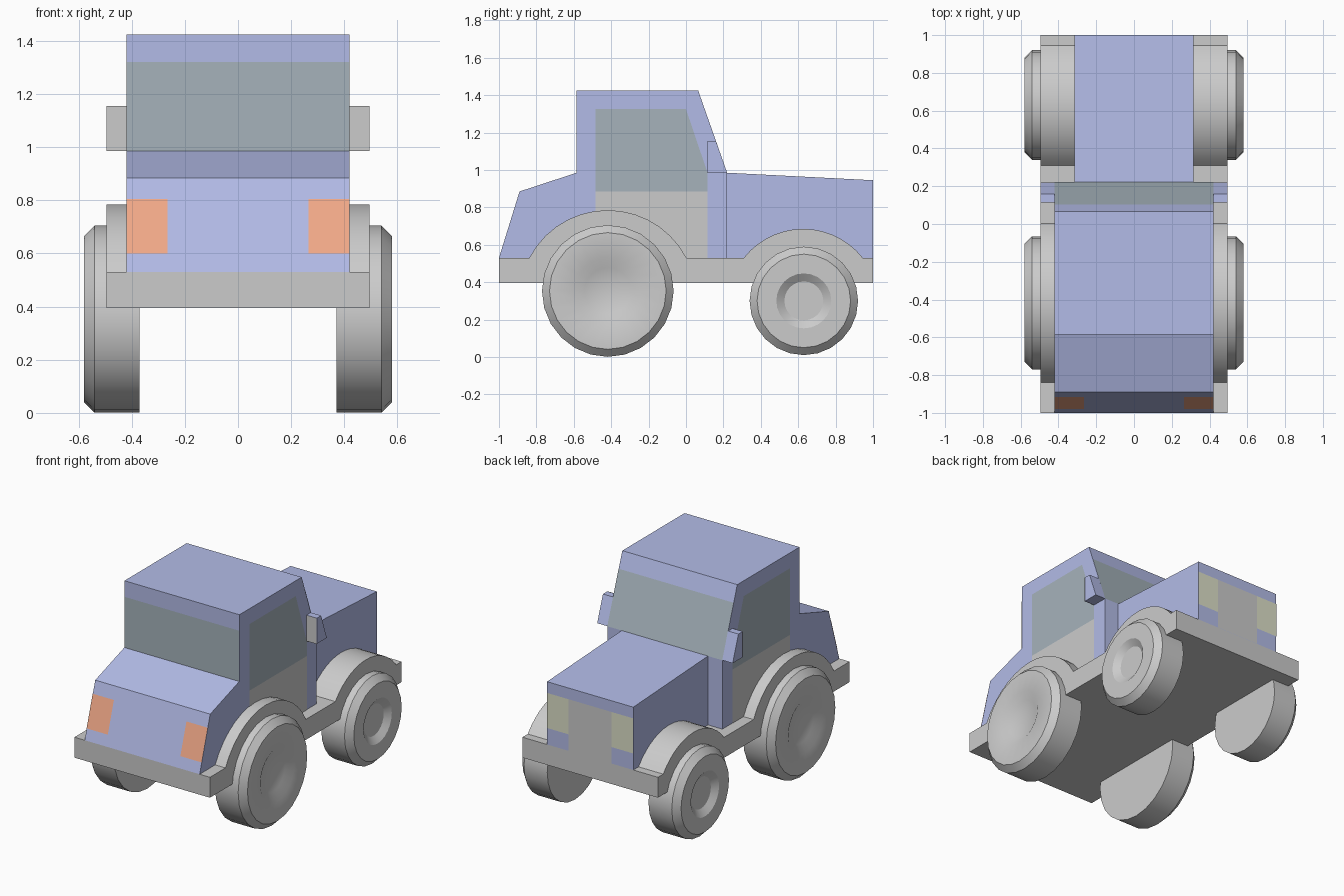
import bpy, bmesh
from math import pi, cos, sin, atan2, radians
from mathutils import Vector, Matrix

if "Cube" in bpy.data.objects:
    bpy.data.objects.remove(bpy.data.objects["Cube"])


def material(name, rgb):
    m = bpy.data.materials.new(name)
    m.diffuse_color = (*rgb, 1)
    m.use_nodes = True
    m.node_tree.nodes["Principled BSDF"].inputs["Base Color"].default_value = m.diffuse_color
    return m


BLUE = material("blue paint", (0.45, 0.50, 0.80))
GLASS = material("window glass", (0.38, 0.45, 0.50))
ORANGE = material("orange lens", (0.90, 0.40, 0.25))
PALE = material("pale lens", (0.72, 0.74, 0.58))


def finish(name, bm, mat=None, mirror=False, smooth=False):
    me = bpy.data.meshes.new(name)
    bm.to_mesh(me)
    bm.free()
    ob = bpy.data.objects.new(name, me)
    bpy.context.collection.objects.link(ob)
    if mat:
        me.materials.append(mat)
    if smooth:
        bpy.ops.object.select_all(action='DESELECT')
        ob.select_set(True)
        bpy.context.view_layer.objects.active = ob
        bpy.ops.object.shade_smooth_by_angle(angle=radians(30))
    if mirror:
        ob.modifiers.new("Mirror", 'MIRROR').use_mirror_merge = False
    return ob


def extrude(name, profile, x0, x1, mat=None, **kw):
    """Side profile of (y, z) points pulled from x0 to x1."""
    bm = bmesh.new()
    face = bm.faces.new([bm.verts.new((x0, y, z)) for y, z in profile])
    new = bmesh.ops.extrude_face_region(bm, geom=[face])["geom"]
    bmesh.ops.translate(bm, vec=(x1 - x0, 0, 0),
                        verts=[v for v in new if isinstance(v, bmesh.types.BMVert)])
    bmesh.ops.recalc_face_normals(bm, faces=bm.faces)
    return finish(name, bm, mat, **kw)


def panel(name, pts, outward, mat=None, mirror=False):
    """Flat inlay lying just proud of the surface it decorates."""
    bm = bmesh.new()
    f = bm.faces.new([bm.verts.new(p) for p in pts])
    f.normal_update()
    if f.normal.dot(Vector(outward)) < 0:
        f.normal_flip()
    bmesh.ops.translate(bm, vec=f.normal * 0.002, verts=bm.verts)
    return finish(name, bm, mat, mirror)


def arch(yc, half, z0, rise, n=14):
    """Arc points running from +y to -y over a wheel."""
    r = (half * half + rise * rise) / (2 * rise)
    zc = z0 + rise - r
    a = atan2(z0 - zc, half)
    return [(yc + r * cos(t), zc + r * sin(t))
            for t in (a + (pi - 2 * a) * i / n for i in range(n + 1))]


def wheel(name, y, z, r, hub, cap):
    bm = bmesh.new()
    profile = [(0.37, 0), (0.37, r), (0.54, r), (0.58, r - 0.04),
               (0.58, hub), (0.55, cap), (0.55, 0)]
    vs = [bm.verts.new((x, 0, -h)) for x, h in profile]
    es = [bm.edges.new(p) for p in zip(vs, vs[1:])]
    bmesh.ops.spin(bm, geom=vs + es, cent=(0, 0, 0), axis=(1, 0, 0),
                   angle=2 * pi, steps=24)
    bmesh.ops.remove_doubles(bm, verts=bm.verts, dist=1e-4)
    bmesh.ops.recalc_face_normals(bm, faces=bm.faces)
    bmesh.ops.transform(bm, matrix=Matrix.Translation((0, y, z)), verts=bm.verts)
    finish(name, bm, mirror=True, smooth=True)


# Chassis with solid wheel arches
extrude("chassis", [(-1, 0.395), (1, 0.395), (1, 0.53)]
        + arch(0.627, 0.318, 0.53, 0.155) + arch(-0.418, 0.42, 0.53, 0.255)
        + [(-1, 0.53)], -0.495, 0.495, smooth=True)

# Cab with sloping tail, and the narrower bonnet
extrude("cab", [(-1, 0.53), (0.22, 0.53), (0.22, 0.985), (0.065, 1.425),
                (-0.585, 1.425), (-0.585, 0.985), (-0.89, 0.885)],
        -0.42, 0.42, BLUE)
extrude("bonnet", [(0.2, 0.53), (1, 0.53), (1, 0.945), (0.2, 0.986)],
        -0.315, 0.315, BLUE)

# Windows
W = 0.42
panel("rear_window", [(-W, -0.585, 0.985), (W, -0.585, 0.985),
                      (W, -0.585, 1.32), (-W, -0.585, 1.32)], (0, -1, 0), GLASS)
panel("windscreen", [(-W, 0.22, 0.985), (W, 0.22, 0.985),
                     (W, 0.102, 1.32), (-W, 0.102, 1.32)], (0, 1, 0), GLASS)
panel("side_window", [(W, -0.485, 0.885), (W, 0.115, 0.885), (W, 0.115, 0.985),
                      (W, 0, 1.325), (W, -0.485, 1.325)], (1, 0, 0), GLASS, True)

# Grey door panels and grille
panel("door", [(W, -0.485, 0.53), (W, 0.115, 0.53),
               (W, 0.115, 0.885), (W, -0.485, 0.885)], (1, 0, 0), None, True)
panel("grille", [(-0.158, 1, 0.53), (0.158, 1, 0.53),
                 (0.158, 1, 0.872), (-0.158, 1, 0.872)], (0, 1, 0))

# Lights
panel("headlight", [(0.158, 1, 0.64), (0.315, 1, 0.64),
                    (0.315, 1, 0.872), (0.158, 1, 0.872)], (0, 1, 0), PALE, True)


def tail_y(z):
    return -1 + 0.11 * (z - 0.53) / 0.355


panel("tail_light", [(x, tail_y(z), z) for x, z in
                     ((0.265, 0.6), (W, 0.6), (W, 0.805), (0.265, 0.805))],
      (0, -1, 0), ORANGE, True)

# Door mirrors with grey reflecting face
extrude("door_mirror", [(0.115, 0.985), (0.22, 0.985), (0.16, 1.155), (0.115, 1.155)],
        0.42, 0.495, BLUE, mirror=True)
panel("mirror_glass", [(0.42, 0.115, 0.985), (0.495, 0.115, 0.985),
                       (0.495, 0.115, 1.155), (0.42, 0.115, 1.155)],
      (0, -1, 0), None, True)

# Wheels
wheel("rear_wheel", -0.418, 0.353, 0.352, 0.178, 0.124)
wheel("front_wheel", 0.63, 0.30, 0.29, 0.147, 0.104)
